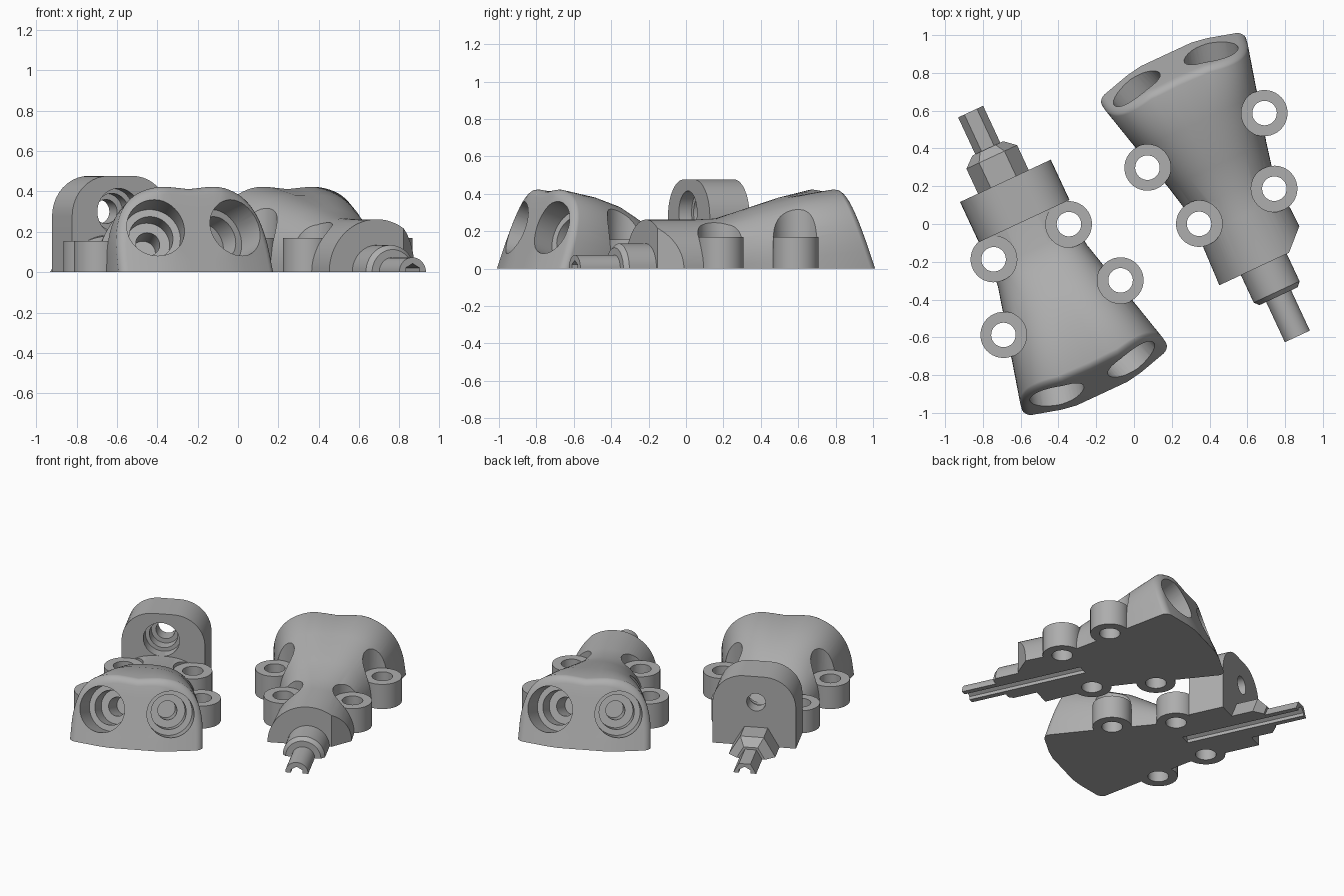
import bpy, bmesh
from math import sin, cos, pi, radians, exp
from mathutils import Vector, Matrix

cube = bpy.data.objects.get("Cube")
if cube:
    bpy.data.objects.remove(cube, do_unlink=True)

grey = bpy.data.materials.new("cast_grey")
grey.use_nodes = True
grey.diffuse_color = (0.42, 0.42, 0.42, 1)
grey.node_tree.nodes["Principled BSDF"].inputs["Base Color"].default_value = (0.42, 0.42, 0.42, 1)


def add(name, bm, frame):
    bmesh.ops.recalc_face_normals(bm, faces=bm.faces)
    mesh = bpy.data.meshes.new(name)
    bm.to_mesh(mesh)
    bm.free()
    mesh.materials.append(grey)
    ob = bpy.data.objects.new(name, mesh)
    bpy.context.collection.objects.link(ob)
    ob.matrix_world = frame
    return ob


def loft(sections):
    """Skin a row of equal-length point loops and cap both ends."""
    bm = bmesh.new()
    rows = [[bm.verts.new(p) for p in sec] for sec in sections]
    n = len(rows[0])
    for a, b in zip(rows, rows[1:]):
        for i in range(n):
            j = (i + 1) % n
            bm.faces.new((a[i], a[j], b[j], b[i]))
    bm.faces.new(rows[0])
    bm.faces.new(rows[-1])
    return bm


def half_round(steps, sides):
    """Half of a turned shape lying on the split plane; steps are (along, radius)."""
    return loft([[(s, r * cos(pi * i / sides), r * sin(pi * i / sides))
                  for i in range(sides + 1)] for s, r in steps])


def cylinder(start, end, radius, sides=40):
    bm = bmesh.new()
    a, b = Vector(start), Vector(end)
    turn = (b - a).to_track_quat('Z', 'Y').to_matrix().to_4x4()
    bmesh.ops.create_cone(bm, cap_ends=True, segments=sides, radius1=radius, radius2=radius,
                          depth=(b - a).length, matrix=Matrix.Translation((a + b) / 2) @ turn)
    return bm


def finish(ob, cutters):
    """Cut away each cutter, then smooth the round surfaces."""
    bpy.context.view_layer.update()
    bpy.ops.object.select_all(action='DESELECT')
    bpy.context.view_layer.objects.active = ob
    ob.select_set(True)
    for c in cutters:
        mod = ob.modifiers.new("cut", 'BOOLEAN')
        mod.operation, mod.solver, mod.object = 'DIFFERENCE', 'EXACT', c
        bpy.ops.object.modifier_apply(modifier=mod.name)
    bpy.ops.object.shade_smooth_by_angle(angle=radians(30))


YAW, TILT = radians(15), radians(19)
MOUTH = Vector((1.558, 0.22, 0.22))
LUGS = [(0.76, 0.22), (1.145, 0.342)]
RIM = 0.035

# Stations along the body: position, half width, height, squareness, saddle depth
SHOULDER = [(1.4, 0.392, 0.425, 0.62, 0.03), (1.5, 0.415, 0.432, 0.6, 0.05),
            (1.8, 0.45, 0.436, 0.6, 0.06)]
PLAIN = [(0.42, 0.26, 0.262, 1, 0), (0.7, 0.25, 0.262, 1, 0), (0.84, 0.25, 0.268, 0.95, 0),
         (1.0, 0.285, 0.314, 0.85, 0), (1.25, 0.35, 0.385, 0.7, 0.01)] + SHOULDER
WAISTED = [(0.42, 0.25, 0.185, 0.8, 0), (0.8, 0.25, 0.188, 0.8, 0), (0.9, 0.26, 0.215, 0.8, 0),
           (1.0, 0.285, 0.28, 0.8, 0), (1.1, 0.31, 0.338, 0.75, 0),
           (1.25, 0.35, 0.388, 0.7, 0.01)] + SHOULDER


def mouth_dir(side):
    return Vector((cos(YAW) * cos(TILT), side * sin(YAW) * cos(TILT), sin(TILT)))


def outline(stations, s, i):
    """Point i of 40 on the arched cross-section at s."""
    for a, b in zip(stations, stations[1:]):
        if a[0] <= s <= b[0]:
            f = (s - a[0]) / (b[0] - a[0])
            w, h, p, saddle = (u + (v - u) * f for u, v in zip(a[1:], b[1:]))
            break
    c, q = cos(pi * i / 40), (sin(pi * i / 40) if 0 < i < 40 else 0)
    t = w * abs(c) ** p * (1 if c > 0 else -1)
    return t, h * q ** p * (1 - saddle * exp(-(t / 0.1) ** 2))


def end_face(t, z):
    """Position of the slanted mouth faces and the flat between them."""
    d = mouth_dir(1)
    slant = MOUTH.x - (d.y * (abs(t) - MOUTH.y) + d.z * (z - MOUTH.z)) / d.x
    return min(slant, 1.647 - 0.35 * z)


def make_body(name, frame, stations, chamfered):
    # Neck flaring into a wide double-mouthed end
    rows = [[(st[0], *outline(stations, st[0], i)) for i in range(41)]
            for st in stations if st[0] < 1.38]
    # Edge of the mouth end, following its slant
    edge = []
    for i in range(41):
        s = 1.5
        for _ in range(6):
            t, z = outline(stations, s, i)
            s = end_face(t, z) - RIM
        edge.append((t, z))
    # Rounded rim, then shrinking rings closing the face
    rings = [(1 - RIM / 0.41 * (1 - cos(a * pi / 10)), RIM * (1 - sin(a * pi / 10)))
             for a in range(6)]
    rings += [(k, 0) for k in (0.75, 0.55, 0.35, 0.15, 0.03)]
    for k, back in rings:
        rows.append([(end_face(t * k, z * k) - back, t * k, z * k) for t, z in edge])
    bm = loft(rows)
    if chamfered:
        # Angled flat on one corner of the neck end
        cut = bmesh.ops.bisect_plane(bm, geom=bm.verts[:] + bm.edges[:] + bm.faces[:],
                                     plane_co=(0.42, -0.147, 0), plane_no=(-0.72, -0.69, 0),
                                     clear_outer=True)
        bmesh.ops.contextual_create(
            bm, geom=[e for e in cut["geom_cut"] if isinstance(e, bmesh.types.BMEdge)])
    return add(name, bm, frame)


def make_half(label, frame, lug_height, flanged):
    cutters = []

    def tool(bm):
        ob = add("cutter", bm, frame)
        ob.hide_render = True
        cutters.append(ob)
        return ob

    # Groove on the split plane, stepped bores, lug holes and screw pockets
    groove = tool(cylinder((-0.1, 0, 0), (0.8, 0, 0), 0.043, 6))
    for side in (1, -1):
        d = mouth_dir(side)
        start = Vector((MOUTH.x, side * MOUTH.y, MOUTH.z))
        for radius, depth in ((0.147, 0.15), (0.11, 0.25), (0.06, 0.38)):
            tool(cylinder(start + d * 0.2, start - d * depth, radius))
        for s, t in LUGS:
            t *= side
            tool(cylinder((s, t, lug_height), (s, t, 0.7), 0.123))
            hole = tool(cylinder((s, t, -0.1), (s, t, 0.7), 0.065, 32))
            lug = add(label + "_bolt_lug", cylinder((s, t, 0), (s, t, lug_height), 0.122), frame)
            finish(lug, [hole])

    body = make_body(label + "_body", frame, WAISTED if flanged else PLAIN, not flanged)
    finish(body, list(cutters))

    if flanged:
        # Tall arched flange with a stepped bearing hole
        w, h, r, shift = 0.265, 0.477, 0.2, 0.012
        arch = [(w, 0)]
        for centre, first in ((w - r, 0), (r - w, pi / 2)):
            arch += [(centre + r * cos(first + k * pi / 20), h - r + r * sin(first + k * pi / 20))
                     for k in range(11)]
        arch.append((-w, 0))
        flange = add(label + "_flange", loft([[(s, t + shift, z) for t, z in arch]
                                              for s in (0.41, 0.645)]), frame)
        bearing = [tool(cylinder((a, 0, 0.3), (0.7, 0, 0.3), radius))
                   for radius, a in ((0.06, 0.3), (0.09, 0.5), (0.115, 0.57))]
        finish(flange, bearing + [groove])
        # Hexagonal nut and faceted rod
        nut = add(label + "_nut", half_round([(0.215, 0.09), (0.265, 0.148), (0.42, 0.148)], 3), frame)
        rod = add(label + "_rod", half_round([(0, 0.073), (0.3, 0.073)], 3), frame)
    else:
        # Round collar and smooth rod
        nut = add(label + "_collar", half_round([(0.235, 0.112), (0.26, 0.134), (0.45, 0.134)], 24), frame)
        rod = add(label + "_rod", half_round([(0, 0.073), (0.3, 0.073)], 20), frame)
    finish(nut, [groove])
    finish(rod, [groove])

    for c in cutters:
        bpy.data.objects.remove(c, do_unlink=True)


place = Matrix.Translation((-0.865, 0.595, 0)) @ Matrix.Rotation(radians(-65), 4, 'Z')
make_half("flanged_half", place, 0.155, True)
make_half("plain_half", Matrix.Rotation(pi, 4, 'Z') @ place, 0.17, False)
